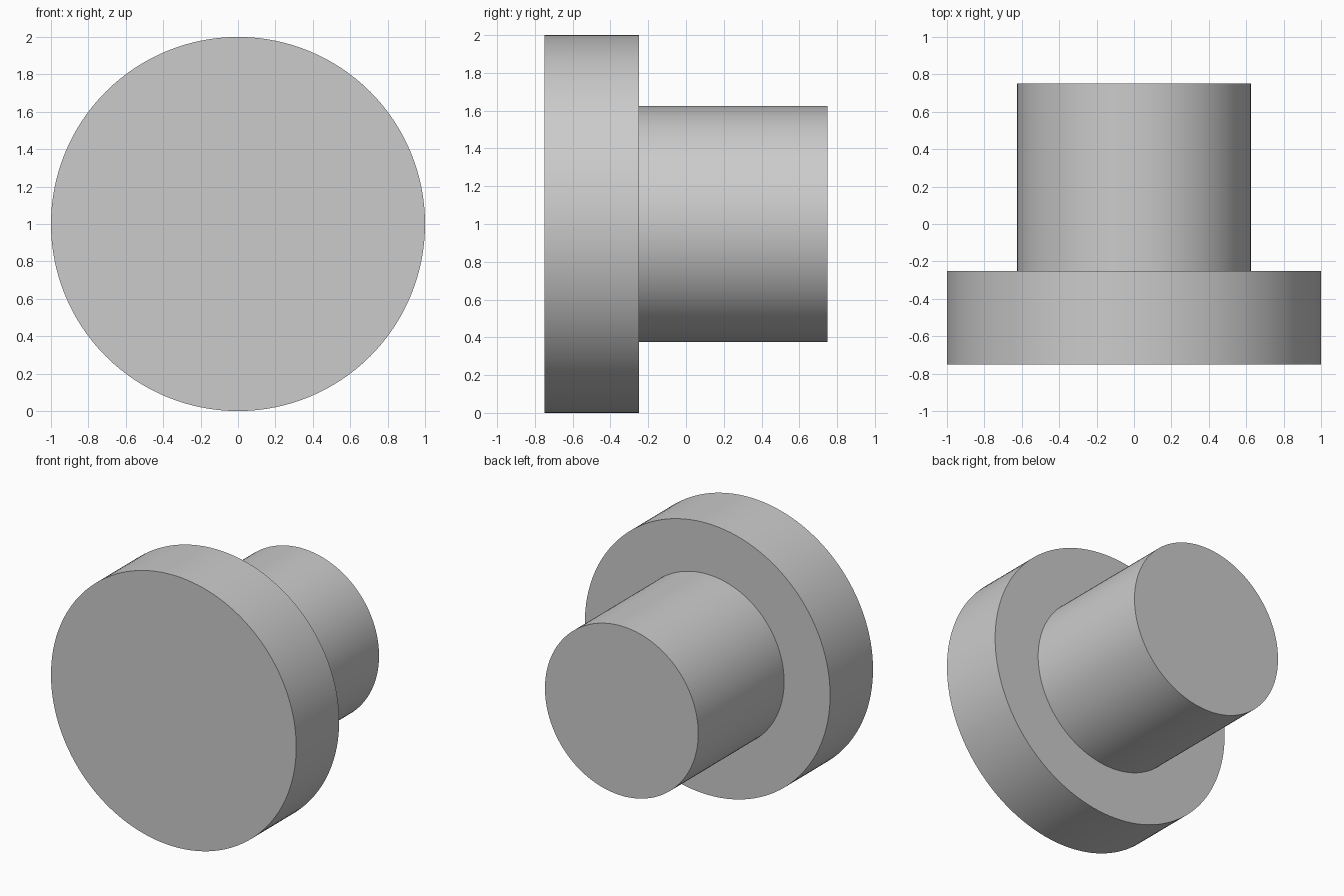
import bpy, bmesh, math
from mathutils import Vector

cube = bpy.data.objects.get("Cube")
if cube:
    bpy.data.objects.remove(cube, do_unlink=True)

SIDES = 128
CENTER_Z = 1.0

# Plain grey material
grey = bpy.data.materials.new("light_grey")
grey.use_nodes = True
colour = (0.6, 0.6, 0.6, 1.0)
grey.diffuse_color = colour
grey.node_tree.nodes["Principled BSDF"].inputs["Base Color"].default_value = colour

# Stepped outline as (radius, y), from the front rim to the back rim
profile = [(1.0, -0.75), (1.0, -0.25), (0.625, -0.25), (0.625, 0.75)]


def ring(bm, radius, y):
    steps = [2 * math.pi * i / SIDES for i in range(SIDES)]
    return [bm.verts.new(Vector((radius * math.cos(a), y, CENTER_Z + radius * math.sin(a))))
            for a in steps]


# Wide round head stepping down to a narrower shaft, as one closed solid
bm = bmesh.new()
rings = [ring(bm, r, y) for r, y in profile]
for near, far in zip(rings, rings[1:]):
    for i in range(SIDES):
        j = (i + 1) % SIDES
        bm.faces.new((near[i], near[j], far[j], far[i]))

# Flat end caps
bm.faces.new(rings[0])
bm.faces.new(rings[-1])
bmesh.ops.recalc_face_normals(bm, faces=bm.faces)

mesh = bpy.data.meshes.new("flanged_plug")
bm.to_mesh(mesh)
bm.free()
mesh.materials.append(grey)
plug = bpy.data.objects.new("flanged_plug", mesh)
bpy.context.collection.objects.link(plug)

# Smooth round sides with crisp rims
bpy.ops.object.select_all(action="DESELECT")
plug.select_set(True)
bpy.context.view_layer.objects.active = plug
bpy.ops.object.shade_smooth_by_angle(angle=math.radians(30))
